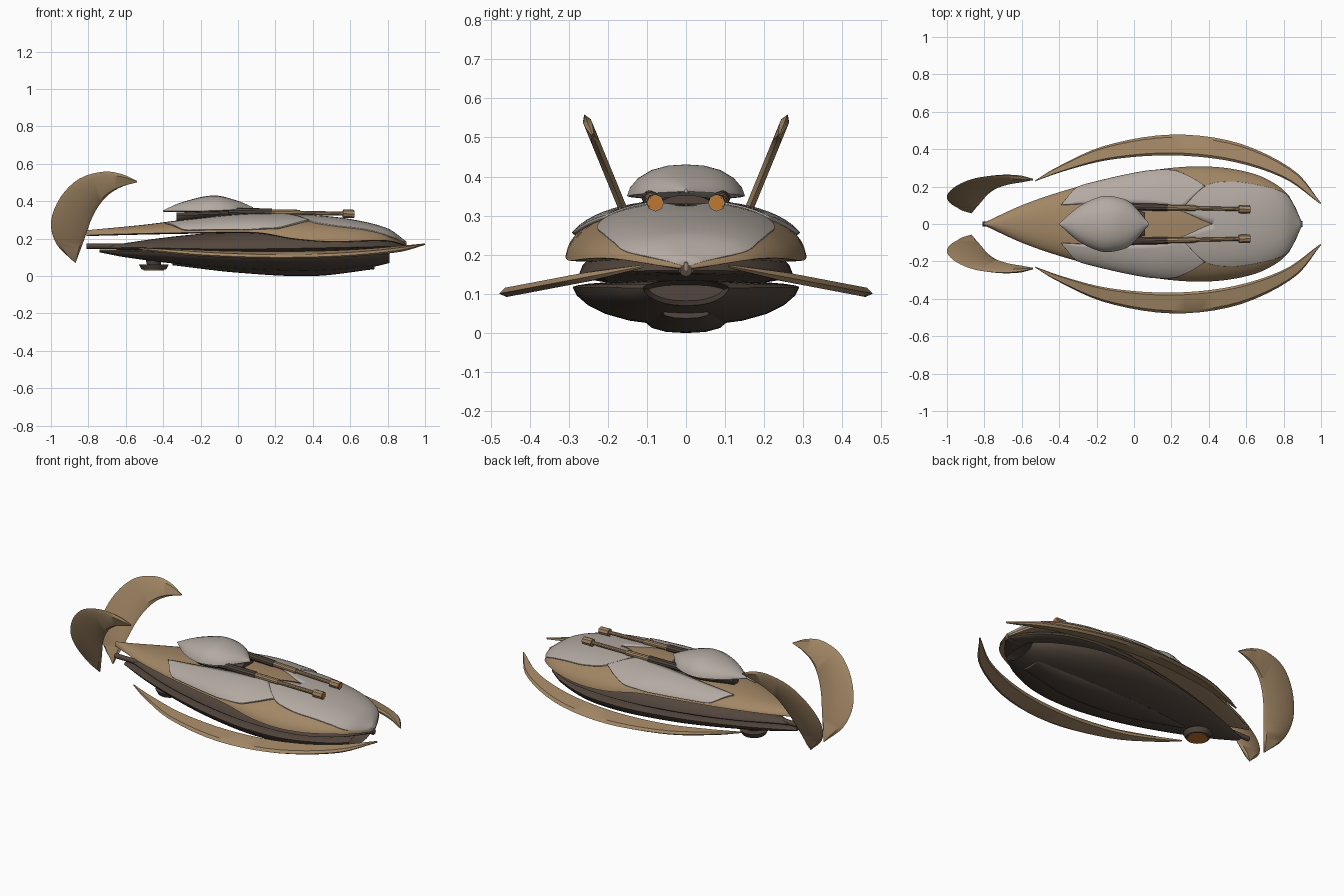
import bpy, bmesh, math
from mathutils import Vector

cube = bpy.data.objects.get("Cube")
if cube:
    bpy.data.objects.remove(cube, do_unlink=True)


def material(name, r, g, b):
    m = bpy.data.materials.new(name)
    m.use_nodes = True
    m.diffuse_color = (r, g, b, 1)
    m.node_tree.nodes["Principled BSDF"].inputs["Base Color"].default_value = (r, g, b, 1)
    return m


TAN = material("tan armour", 0.36, 0.24, 0.13)
GREY = material("warm grey armour", 0.45, 0.40, 0.36)
DARK = material("dark brown hull", 0.085, 0.062, 0.047)
ORANGE = material("orange glow", 0.55, 0.19, 0.03)


def finish(name, bm, mat, mirror=False, solid=0, recalc=True):
    bmesh.ops.remove_doubles(bm, verts=bm.verts, dist=0.0004)
    if recalc:
        bmesh.ops.recalc_face_normals(bm, faces=bm.faces)
    me = bpy.data.meshes.new(name)
    bm.to_mesh(me)
    bm.free()
    ob = bpy.data.objects.new(name, me)
    bpy.context.scene.collection.objects.link(ob)
    me.materials.append(mat)
    bpy.ops.object.select_all(action='DESELECT')
    ob.select_set(True)
    bpy.context.view_layer.objects.active = ob
    bpy.ops.object.shade_smooth_by_angle(angle=math.radians(35))
    if mirror:
        m = ob.modifiers.new("mirror", 'MIRROR')
        m.use_axis = (False, True, False)
    if solid:
        s = ob.modifiers.new("thickness", 'SOLIDIFY')
        s.thickness = solid
    return ob


def curve(*pts):
    """Smooth function through (x, value) points."""
    n = len(pts)

    def slope(i):
        a, b = pts[max(i - 1, 0)], pts[min(i + 1, n - 1)]
        return (b[1] - a[1]) / (b[0] - a[0])

    def f(x):
        x = min(max(x, pts[0][0]), pts[-1][0])
        i = next(k for k in range(n - 1) if x <= pts[k + 1][0])
        (x0, y0), (x1, y1) = pts[i], pts[i + 1]
        h = x1 - x0
        t = (x - x0) / h
        return (y0 * (1 + 2 * t) * (1 - t) ** 2 + y1 * t * t * (3 - 2 * t)
                + h * t * (1 - t) * (slope(i) * (1 - t) - slope(i + 1) * t))
    return f


def path(pts, n):
    """Smooth points through a list of 2D points."""
    fx = curve(*[(i, p[0]) for i, p in enumerate(pts)])
    fy = curve(*[(i, p[1]) for i, p in enumerate(pts)])
    return [(fx(k * (len(pts) - 1) / n), fy(k * (len(pts) - 1) / n)) for k in range(n + 1)]


def skin(bm, rings, closed=True):
    vs = [[bm.verts.new(p) for p in r] for r in rings]
    n = len(vs[0])
    for a, b in zip(vs, vs[1:]):
        for j in range(n if closed else n - 1):
            k = (j + 1) % n
            bm.faces.new((a[j], b[j], b[k], a[k]))
    return vs


def dome(s):
    return max(0, 1 - abs(s) ** 2.4) ** 0.6


def hull(name, mat, x0, x1, w, rim, top, bot, nx=32, na=24, recess=0):
    """Closed body lofted along x from width, rim, top and bottom curves."""
    rings = []
    for i in range(nx + 1):
        x = x0 + (x1 - x0) * i / nx
        ring = []
        for j in range(na):
            a = 2 * math.pi * j / na
            s, r = math.cos(a), rim(x)
            z = r + dome(s) * ((top(x) if math.sin(a) > 0 else bot(x)) - r)
            ring.append((x, max(w(x), 0.002) * s, z))
        rings.append(ring)
    bm = bmesh.new()
    vs = skin(bm, rings)
    bm.faces.new(vs[0])
    nose = bm.faces.new(vs[-1])
    if recess:
        bmesh.ops.recalc_face_normals(bm, faces=bm.faces)
        bmesh.ops.inset_region(bm, faces=[nose], thickness=0.012)
        bmesh.ops.translate(bm, verts=nose.verts, vec=(-recess, 0, 0))
    return finish(name, bm, mat, recalc=not recess)


# Upper deck with pointed tail and front fenders
deck_w = curve((-.81, .003), (-.6, .1), (-.4, .17), (-.2, .225), (0, .27), (.2, .3), (.38, .308),
               (.55, .29), (.7, .245), (.83, .15), (.9, .004))
deck_rim = curve((-.81, .22), (-.4, .23), (.0, .235), (.13, .23), (.3, .2), (.5, .185), (.8, .19), (.9, .165))
deck_top = curve((-.81, .245), (-.5, .275), (-.3, .3), (0, .328), (.25, .33), (.4, .322), (.6, .3),
                 (.8, .25), (.9, .18))
hull("upper_deck", TAN, -.81, .9, deck_w, deck_rim, deck_top, lambda x: deck_rim(x) - .006, 48, 36)


def panel(name, mat, x0, x1, lo, hi, lift, nx=36, ny=10):
    """Armour plate that follows the deck between two plan curves."""
    rows = []
    for i in range(nx + 1):
        x = x0 + (x1 - x0) * i / nx
        w = max(deck_w(x), .002)
        a, b = max(lo(x), 0), min(hi(x), w * .995)
        b = max(a, b)
        row = []
        for j in range(ny + 1):
            y = a + (b - a) * math.sin(j / ny * math.pi / 2)
            z = deck_rim(x) + (deck_top(x) - deck_rim(x)) * dome(y / w)
            row.append((x, y + lift * .6 * y / w, z + lift))
        rows.append(row)
    bm = bmesh.new()
    skin(bm, rows, closed=False)
    finish(name, bm, mat, mirror=True, solid=.01, recalc=False)


stripe = curve((-.39, .1), (-.15, .11), (.1, .1), (.25, .07), (.42, 0), (.5, 0), (.9, 0))
nose_edge = curve((.25, .075), (.38, .2), (.5, .225), (.6, .218), (.75, .185), (.83, .14), (.9, .004))
side_edge = curve((-.39, .1), (-.3, .195), (0, .27), (.2, .285), (.3, .25), (.38, .2))
panel("nose_armour", GREY, .25, .9, stripe, nose_edge, .005)
panel("side_armour", GREY, -.39, .38,
      lambda x: max(stripe(x), nose_edge(x) if x > .25 else 0), side_edge, .009)

# Dark middle body, lower hull with front intake, and keel
hull("middle_body", DARK, -.68, .89,
     curve((-.68, .015), (-.4, .13), (0, .23), (.3, .272), (.6, .25), (.8, .14), (.89, .02)),
     curve((-.68, .155), (0, .145), (.89, .16)),
     curve((-.68, .165), (-.4, .205), (-.1, .235), (.3, .26), (.6, .235), (.89, .18)),
     curve((-.68, .145), (0, .115), (.89, .15)))
hull("lower_hull", DARK, -.74, .81,
     curve((-.74, .02), (-.5, .12), (-.2, .215), (.1, .275), (.3, .29), (.5, .27), (.7, .19), (.81, .11)),
     curve((-.74, .135), (0, .12), (.81, .115)),
     curve((-.74, .143), (0, .135), (.81, .135)),
     curve((-.74, .127), (-.6, .1), (-.3, .062), (0, .033), (.4, .02), (.7, .045), (.81, .07)),
     recess=.15)
hull("keel", DARK, -.35, .73,
     curve((-.35, .01), (0, .08), (.4, .1), (.73, .06)),
     curve((-.35, .065), (0, .035), (.4, .025), (.73, .05)),
     curve((-.35, .075), (0, .06), (.4, .05), (.73, .062)),
     curve((-.35, .058), (0, .018), (.4, .0), (.73, .037)), 24, 12)

# Turret: pointed dome on a darker collar
hull("turret_dome", GREY, -.4, .08,
     curve((-.4, .003), (-.3, .09), (-.2, .14), (-.13, .15), (-.02, .115), (.08, .004)),
     curve((-.4, .348), (-.13, .35), (.08, .362)),
     curve((-.4, .352), (-.3, .395), (-.13, .431), (0, .402), (.08, .368)),
     curve((-.4, .344), (-.13, .342), (.08, .358)), 20, 20)
hull("turret_collar", DARK, -.33, .06,
     curve((-.33, .03), (-.15, .12), (.06, .06)), curve((-.33, .325), (.06, .335)),
     curve((-.33, .34), (.06, .352)), curve((-.33, .29), (.06, .31)), 12, 16)


def tube(name, mat, a, b, r1, r2, sides=12, mirror=False):
    """Straight cylinder or cone between two points."""
    a, b = Vector(a), Vector(b)
    bm = bmesh.new()
    bmesh.ops.create_cone(bm, cap_ends=True, segments=sides, radius1=r1, radius2=r2, depth=(b - a).length)
    bm.transform((b - a).to_track_quat('Z', 'Y').to_matrix().to_4x4())
    bmesh.ops.translate(bm, verts=bm.verts, vec=(a + b) / 2)
    finish(name, bm, mat, mirror)


# Twin guns
def gun(name, mat, x0, x1, r, sides=10):
    def at(x):
        return (x, .092 - .022 * x, .345 - .02 * x)
    tube(name, mat, at(x0), at(x1), r, r, sides, True)


gun("gun_mount", DARK, -.05, .18, .02)
gun("gun_sleeve", TAN, .18, .33, .016)
gun("gun_barrel", TAN, .33, .57, .011)
gun("gun_muzzle", TAN, .56, .62, .022, 8)
gun("muzzle_glow", ORANGE, .62, .623, .018, 8)

# Central spine rod and hover pad below the tail
tube("spine_rod", DARK, (-.81, 0, .16), (.9, 0, .16), .014, .016)
tube("pad_strut", DARK, (-.45, 0, .055), (-.45, 0, .11), .035, .05)
tube("hover_pad", DARK, (-.45, 0, .034), (-.45, 0, .062), .065, .08, 20)
tube("pad_glow", ORANGE, (-.45, 0, .03), (-.45, 0, .035), .055, .055, 20)


def crescent(name, outer, inner, place, normal, thick, n=28):
    """Curved blade with bevelled edges, mirrored to both sides."""
    normal = Vector(normal).normalized()
    rings = []
    for o, i in zip(path(outer, n), path(inner, n)):
        o, i = Vector(place(*o)), Vector(place(*i))
        t = normal * thick / 2 * min(1, .25 + (o - i).length * 12)
        p, q = o.lerp(i, .15), o.lerp(i, .9)
        rings.append([o, p + t, q + t, i, q - t, p - t])
    bm = bmesh.new()
    skin(bm, rings)
    finish(name, bm, TAN, mirror=True)


crescent("side_blade",
         [(-.53, .232), (-.4, .31), (-.15, .42), (.2, .478), (.55, .435), (.85, .29), (1, .112)],
         [(-.53, .228), (-.36, .287), (-.12, .345), (.2, .367), (.52, .335), (.8, .245), (.995, .108)],
         lambda x, y: (x, y, .1 + (.48 - y) * .19), (0, .19, 1), .024)
crescent("tail_fin",
         [(-.54, .508), (-.62, .545), (-.72, .558), (-.85, .52), (-.95, .42), (-1, .29), (-.97, .17), (-.87, .07)],
         [(-.54, .502), (-.62, .478), (-.69, .437), (-.745, .375), (-.785, .3), (-.81, .23), (-.835, .16), (-.868, .072)],
         lambda x, z: (x, .06 + .41 * (z - .07), z), (0, 1, -.41), .022)
